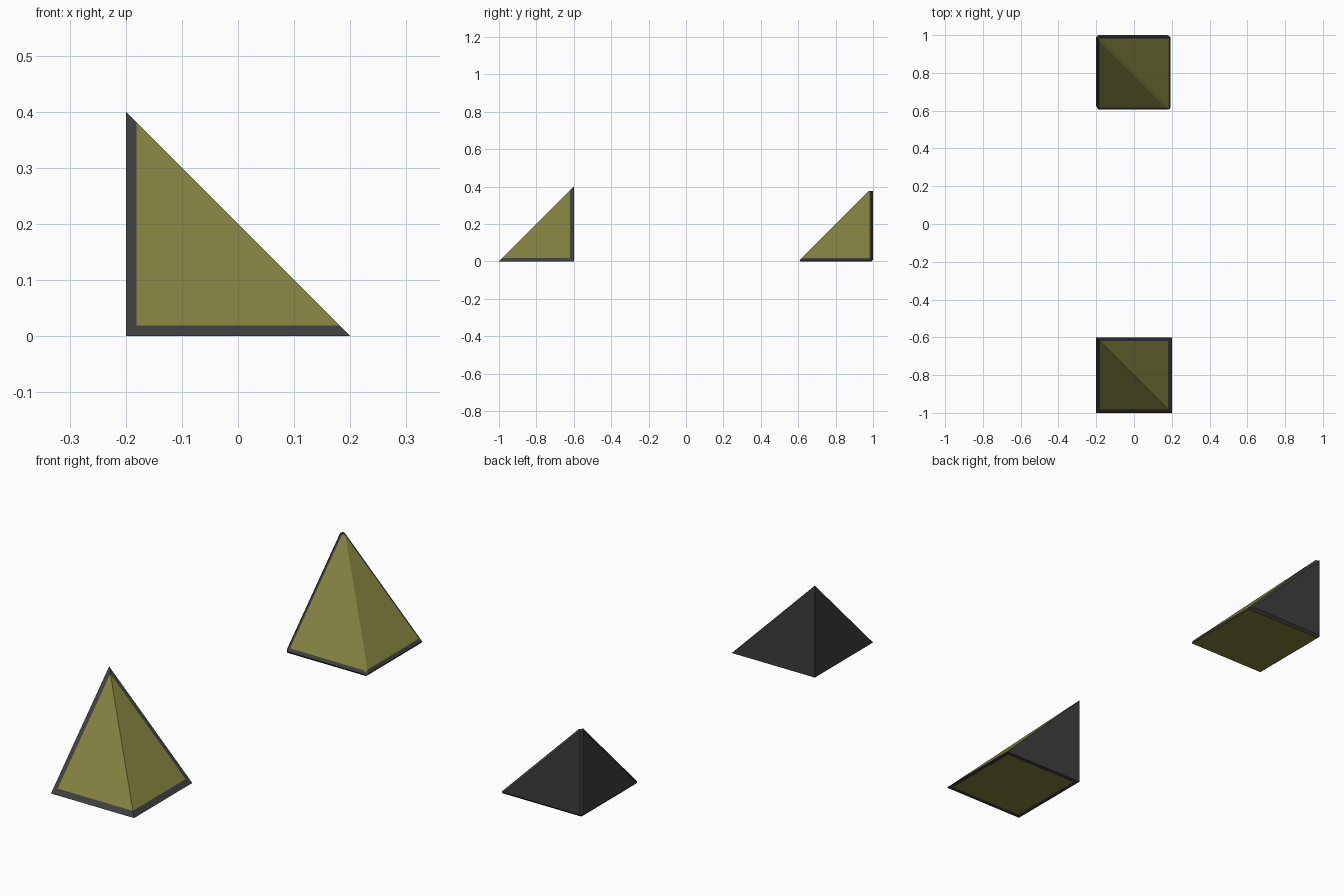
import bpy, bmesh
from mathutils import Vector

if "Cube" in bpy.data.objects:
    bpy.data.objects.remove(bpy.data.objects["Cube"])


def material(name, colour):
    m = bpy.data.materials.new(name)
    m.diffuse_color = (*colour, 1)
    m.use_nodes = True
    m.node_tree.nodes["Principled BSDF"].inputs["Base Color"].default_value = m.diffuse_color
    return m


OLIVE = material("olive", (0.216, 0.216, 0.048))
CHARCOAL = material("charcoal", (0.048, 0.048, 0.048))


def corner_pyramid(name, y0, border, bevel=0.0):
    """Square base with the apex above its back left corner."""
    x0, x1, y1, h = -0.2, 0.2, y0 + 0.4, 0.4
    bm = bmesh.new()
    base = [bm.verts.new((x, y, 0)) for x, y in
            ((x0, y0), (x1, y0), (x1, y1), (x0, y1))]
    apex = bm.verts.new((x0, y1, h))
    bm.faces.new(base[::-1])
    for i in range(4):
        bm.faces.new((base[i], base[(i + 1) % 4], apex))
    if bevel:
        bmesh.ops.bevel(bm, geom=bm.edges[:], offset=bevel, offset_type='OFFSET',
                        segments=1, profile=0.5, affect='EDGES')
    # Cut the border lines into the sloped faces and the base
    lo = Vector((x0 + border, y0 + border))
    hi = Vector((x1 - border, y1 - border))
    for axis in (0, 1):
        for value in (lo[axis], hi[axis]):
            co, no = Vector((0, 0, 0)), Vector((0, 0, 0))
            co[axis], no[axis] = value, 1
            bmesh.ops.bisect_plane(bm, geom=bm.verts[:] + bm.edges[:] + bm.faces[:],
                                   plane_co=co, plane_no=no, dist=1e-5)
    bmesh.ops.recalc_face_normals(bm, faces=bm.faces[:])
    # Olive inside the border, charcoal for border and back walls
    for f in bm.faces:
        c = f.calc_center_median()
        inside = lo.x < c.x < hi.x and lo.y < c.y < hi.y
        bevelled_base = bevel and f.normal.z < -0.99
        f.material_index = 0 if inside or bevelled_base else 1
    mesh = bpy.data.meshes.new(name)
    bm.to_mesh(mesh)
    bm.free()
    mesh.materials.append(OLIVE)
    mesh.materials.append(CHARCOAL)
    obj = bpy.data.objects.new(name, mesh)
    bpy.context.collection.objects.link(obj)
    return obj


corner_pyramid("sharp_corner_block", -1.0, 0.019)
corner_pyramid("bevelled_corner_block", 0.6, 0.018, bevel=0.01)
